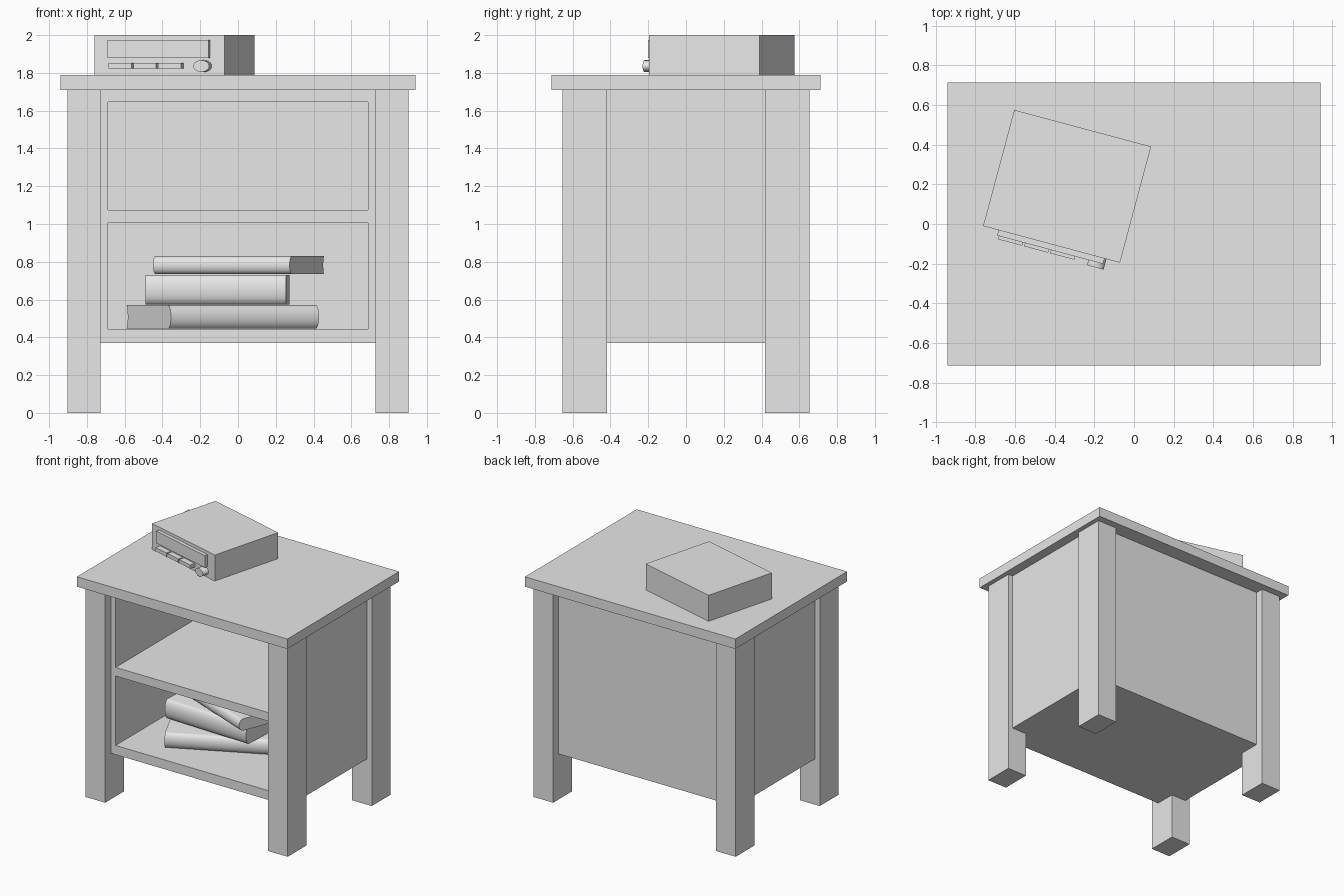
import bpy, bmesh, math
from mathutils import Matrix, Vector

cube = bpy.data.objects.get("Cube")
if cube:
    bpy.data.objects.remove(cube, do_unlink=True)

grey = bpy.data.materials.new("plain_grey")
grey.use_nodes = True
grey.diffuse_color = (0.8, 0.8, 0.8, 1)
grey.node_tree.nodes["Principled BSDF"].inputs["Base Color"].default_value = grey.diffuse_color


def add_object(name, bm, matrix=Matrix()):
    bmesh.ops.recalc_face_normals(bm, faces=bm.faces)
    mesh = bpy.data.meshes.new(name)
    bm.to_mesh(mesh)
    bm.free()
    mesh.materials.append(grey)
    obj = bpy.data.objects.new(name, mesh)
    bpy.context.collection.objects.link(obj)
    obj.matrix_world = matrix
    return obj


def box(name, low, high, matrix=Matrix()):
    low, high = Vector(low), Vector(high)
    bm = bmesh.new()
    bmesh.ops.create_cube(bm, size=1)
    bmesh.ops.scale(bm, vec=high - low, verts=bm.verts)
    bmesh.ops.translate(bm, vec=(low + high) / 2, verts=bm.verts)
    return add_object(name, bm, matrix)


def activate(obj):
    bpy.ops.object.select_all(action='DESELECT')
    obj.select_set(True)
    bpy.context.view_layer.objects.active = obj


def smooth(obj):
    activate(obj)
    bpy.ops.object.shade_smooth_by_angle(angle=math.radians(35))


# Table top and four legs
box("table_top", (-0.94, -0.713, 1.71), (0.94, 0.713, 1.79))
for side, sx in (("left", 1), ("right", -1)):
    for end, sy in (("front", -1), ("back", 1)):
        xs = sorted((sx * 0.728, sx * 0.903))
        ys = sorted((sy * 0.417, sy * 0.655))
        box(f"{end}_{side}_leg", (xs[0], ys[0], 0), (xs[1], ys[1], 1.71))

# Cabinet with two open compartments
cabinet = box("cabinet", (-0.862, -0.58, 0.37), (0.862, 0.59, 1.71))
for bottom, top in ((0.445, 1.005), (1.075, 1.645)):
    cutter = box("compartment_cutter", (-0.687, -0.8, bottom), (0.687, 0.54, top))
    cutter.hide_render = True
    activate(cabinet)
    cut = cabinet.modifiers.new("compartment", 'BOOLEAN')
    cut.operation = 'DIFFERENCE'
    cut.solver = 'EXACT'
    cut.object = cutter
    bpy.ops.object.modifier_apply(modifier=cut.name)
    bpy.data.objects.remove(cutter, do_unlink=True)


# Books: rounded spine at the front, hollowed page edge at the back
def book(name, corner, angle, length, width, height, bulge=0.035, hollow=0.015):
    steps = 12
    arc = [(math.sin(math.pi * i / steps), height * (1 - math.cos(math.pi * i / steps)) / 2)
           for i in range(steps + 1)]
    profile = [(bulge * (1 - s), z) for s, z in arc]
    profile += [(width - hollow * s, z) for s, z in reversed(arc)]
    bm = bmesh.new()
    face = bm.faces.new([bm.verts.new((0, y, z)) for y, z in profile])
    grown = bmesh.ops.extrude_face_region(bm, geom=[face])["geom"]
    bmesh.ops.translate(bm, vec=(length, 0, 0),
                        verts=[v for v in grown if isinstance(v, bmesh.types.BMVert)])
    turn = Matrix.Rotation(math.radians(angle), 4, 'Z')
    smooth(add_object(name, bm, Matrix.Translation(corner) @ turn))


book("bottom_book", (-0.355, -0.43, 0.447), 25.8, 0.87, 0.54, 0.123)
book("middle_book", (-0.49, -0.235, 0.575), -2, 0.745, 0.55, 0.156)
book("top_book", (-0.45, -0.085, 0.735), -22, 0.78, 0.49, 0.095)

# Radio, turned on the table top
place = Matrix.Translation((-0.337, 0.19, 1.79)) @ Matrix.Rotation(math.radians(-15), 4, 'Z')
front = -0.303
box("radio_case", (-0.357, front, 0), (0.357, -front, 0.21), place)
box("radio_display", (-0.277, front - 0.028, 0.088), (0.276, front + 0.01, 0.185), place)
for i in range(3):
    left = -0.267 + i * 0.136
    box(f"radio_button_{i + 1}", (left, front - 0.045, 0.032), (left + 0.125, front + 0.01, 0.062), place)

# Oval tuning knob
bm = bmesh.new()
bmesh.ops.create_cone(bm, cap_ends=True, segments=32, radius1=1, radius2=1, depth=1)
bmesh.ops.rotate(bm, matrix=Matrix.Rotation(math.pi / 2, 3, 'X'), verts=bm.verts)
bmesh.ops.scale(bm, vec=(0.043, 0.065, 0.031), verts=bm.verts)
bmesh.ops.translate(bm, vec=(0.243, front - 0.0225, 0.046), verts=bm.verts)
smooth(add_object("radio_knob", bm, place))
